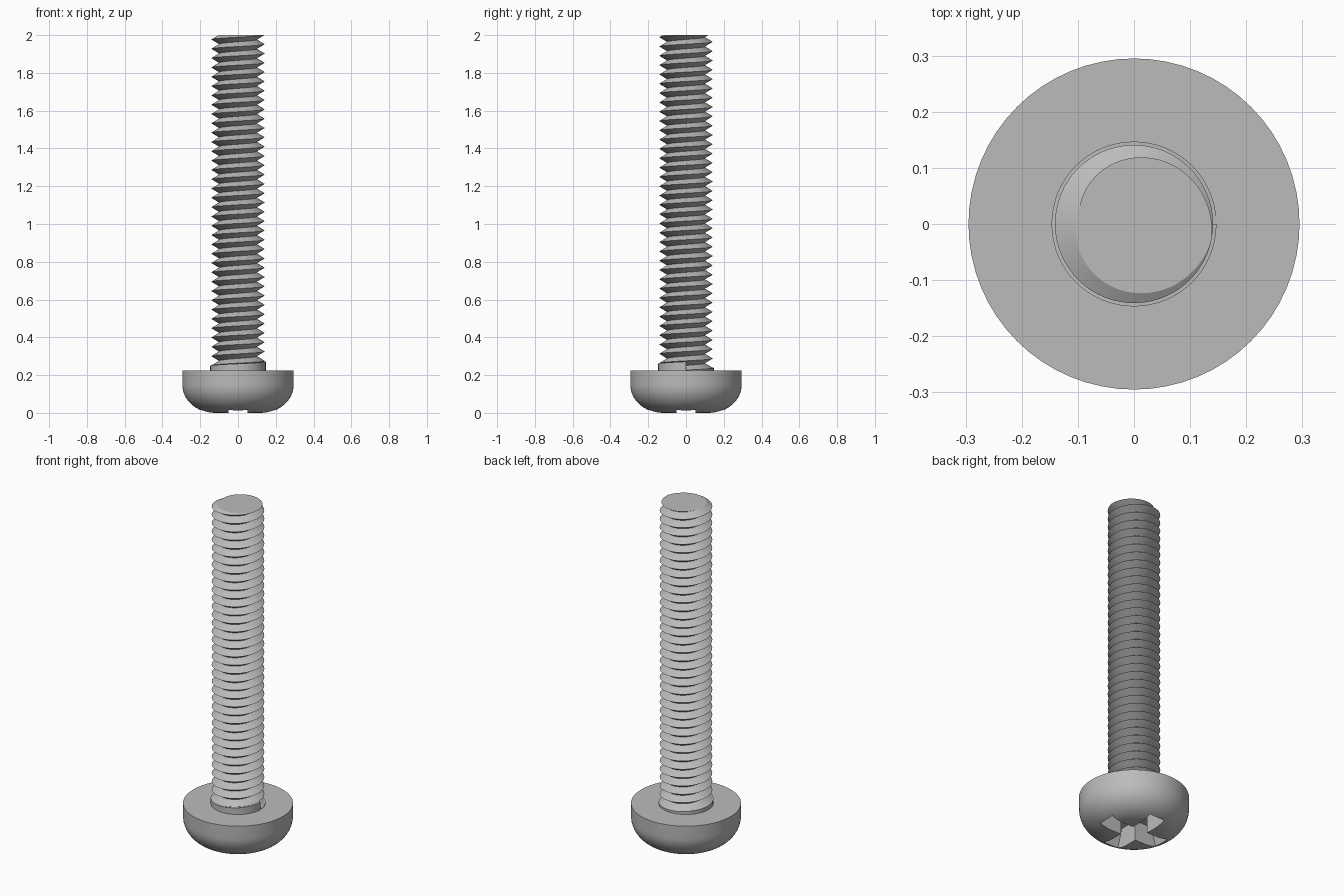
import bpy
import bmesh
from math import sin, cos, pi, radians

if "Cube" in bpy.data.objects:
    bpy.data.objects.remove(bpy.data.objects["Cube"], do_unlink=True)

HEAD_TOP, TOP = 0.225, 2.0
TURNS = 36
PITCH = (TOP - HEAD_TOP) / TURNS
CREST, ROOT, COLLAR = 0.141, 0.1, 0.147
SEG = 64

steel = bpy.data.materials.new("grey steel")
steel.use_nodes = True
grey = (0.5, 0.5, 0.5, 1)
steel.diffuse_color = grey
steel.node_tree.nodes["Principled BSDF"].inputs["Base Color"].default_value = grey


def make(name, bm):
    """Turn a bmesh into a named steel object."""
    bmesh.ops.recalc_face_normals(bm, faces=bm.faces)
    mesh = bpy.data.meshes.new(name)
    bm.to_mesh(mesh)
    bm.free()
    mesh.materials.append(steel)
    obj = bpy.data.objects.new(name, mesh)
    bpy.context.collection.objects.link(obj)
    return obj


def activate(obj):
    bpy.ops.object.select_all(action="DESELECT")
    obj.select_set(True)
    bpy.context.view_layer.objects.active = obj


def polar(r, a, z):
    return (r * cos(a), r * sin(a), z)


# Pan head: lathed profile with a rounded lower edge
profile = [(0.295, HEAD_TOP)]
for i in range(17):
    a = i / 16 * pi / 2
    profile.append((0.125 + 0.17 * cos(a), 0.15 - 0.15 * sin(a)))
bm = bmesh.new()
rings = [[bm.verts.new(polar(r, 2 * pi * k / SEG, z)) for k in range(SEG)]
         for r, z in profile]
for upper, lower in zip(rings, rings[1:]):
    for k in range(SEG):
        n = (k + 1) % SEG
        bm.faces.new((upper[k], upper[n], lower[n], lower[k]))
bm.faces.new(rings[0])
bm.faces.new(rings[-1])
head = make("head", bm)

# Cross recess: two tapered slots cut into the underside
for along_x in (True, False):
    bm = bmesh.new()
    bmesh.ops.create_cube(bm, size=2)
    for v in bm.verts:
        length = 0.16 if v.co.z > 0 else 0.205
        x, y = v.co.x * length, v.co.y * 0.05
        v.co = (x, y, 0) if along_x else (y, x, 0)
        v.co.z = 0.12 if length == 0.16 else -0.02
    cutter = make("slot_cutter", bm)
    cutter.hide_render = True
    cut = head.modifiers.new("slot", "BOOLEAN")
    cut.operation = "DIFFERENCE"
    cut.solver = "EXACT"
    cut.object = cutter
    activate(head)
    bpy.ops.object.modifier_apply(modifier=cut.name)
    bpy.data.objects.remove(cutter, do_unlink=True)

# Collar: one-turn ramp where the thread begins
bm = bmesh.new()
sections = []
for k in range(SEG + 1):
    a = 2 * pi * k / SEG
    z = HEAD_TOP + 0.002 + PITCH * 0.9 * k / SEG
    sections.append([bm.verts.new(polar(r, a, h)) for r, h in
                     ((ROOT * 0.9, HEAD_TOP - 0.01), (COLLAR, HEAD_TOP - 0.01),
                      (COLLAR, z), (ROOT * 0.9, z))])
for s, t in zip(sections, sections[1:]):
    for i in range(4):
        j = (i + 1) % 4
        bm.faces.new((s[i], s[j], t[j], t[i]))
bm.faces.new(sections[0])
bm.faces.new(sections[-1])
collar = make("collar", bm)

# Threaded shank: right-handed V thread swept as a helix, trimmed flat
bm = bmesh.new()
crest, root = [], []
phase = radians(-10)
for k in range(SEG * (TURNS + 5)):
    a = 2 * pi * k / SEG + phase
    z = HEAD_TOP - 3 * PITCH + PITCH * k / SEG
    crest.append(bm.verts.new(polar(CREST, a, z)))
    root.append(bm.verts.new(polar(ROOT, a, z + PITCH / 2)))
for k in range(len(crest) - 1):
    bm.faces.new((crest[k], crest[k + 1], root[k + 1], root[k]))
    if k + SEG + 1 < len(crest):
        bm.faces.new((root[k], root[k + 1], crest[k + SEG + 1], crest[k + SEG]))
for z, up in ((TOP, 1), (HEAD_TOP - 0.01, -1)):
    res = bmesh.ops.bisect_plane(
        bm, geom=bm.verts[:] + bm.edges[:] + bm.faces[:], dist=1e-6,
        plane_co=(0, 0, z), plane_no=(0, 0, up), clear_outer=True)
    rim = [e for e in res["geom_cut"] if isinstance(e, bmesh.types.BMEdge)]
    bmesh.ops.edgeloop_fill(bm, edges=rim)
shank = make("threaded_shank", bm)

# Smooth shading with crisp edges
for obj in (head, collar, shank):
    activate(obj)
    bpy.ops.object.shade_smooth_by_angle(angle=radians(30))
